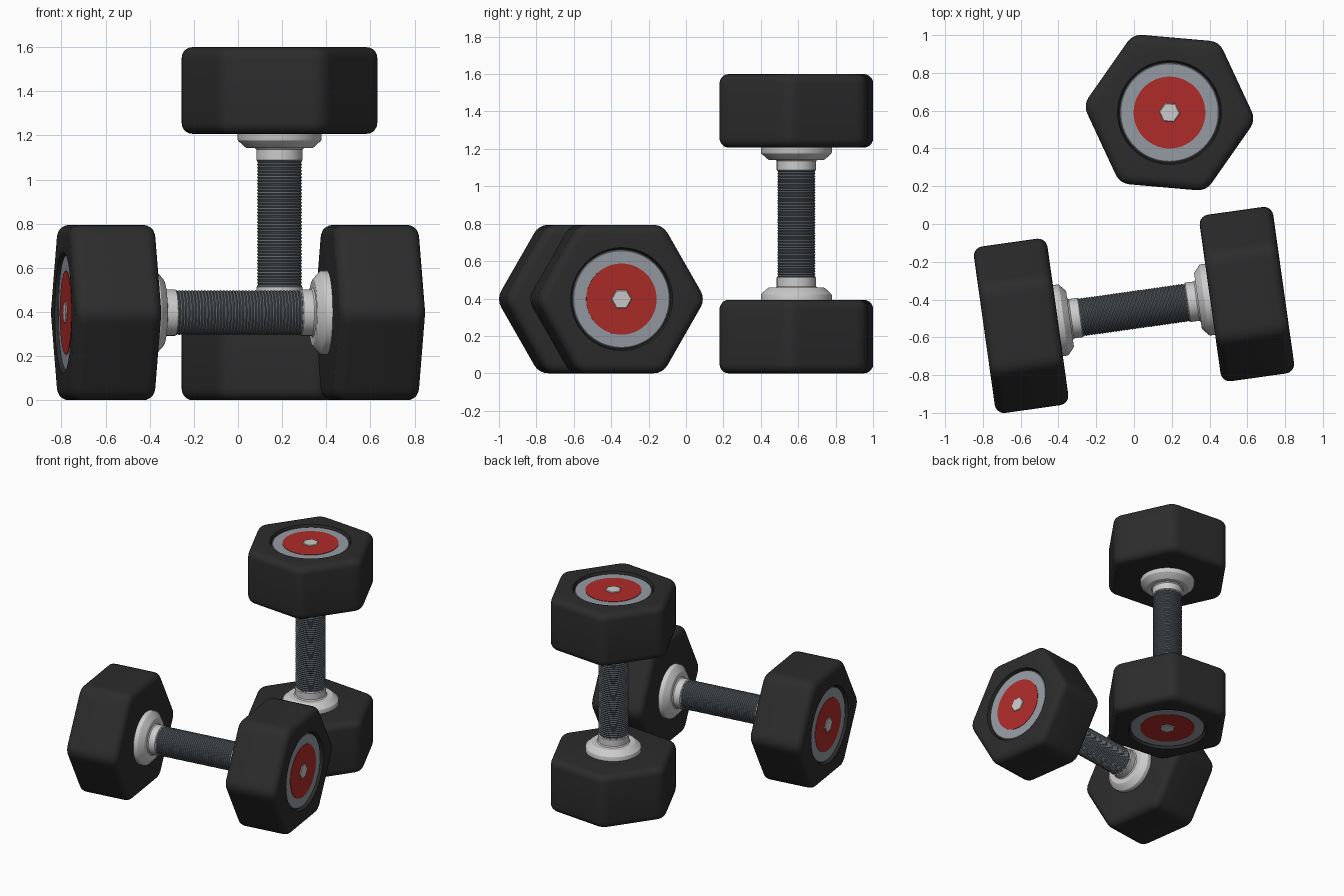
import bpy, bmesh
from math import sin, cos, pi, sqrt, atan2, radians
from mathutils import Matrix

if "Cube" in bpy.data.objects:
    bpy.data.objects.remove(bpy.data.objects["Cube"])

APOTHEM, CORNER, EDGE = 0.397, 0.087, 0.05   # hex head: half flat width, corner and rim rounding
HALF, INNER = 0.80, 0.407                    # head ends along the handle axis


def material(name, rgb):
    m = bpy.data.materials.new(name)
    m.diffuse_color = (*rgb, 1)
    m.use_nodes = True
    m.node_tree.nodes["Principled BSDF"].inputs["Base Color"].default_value = m.diffuse_color
    return m


RUBBER = material("black_rubber", (0.025, 0.025, 0.026))
STEEL = material("ring_steel", (0.30, 0.33, 0.37))
RED = material("red_cap", (0.42, 0.025, 0.022))
GRIP = material("dark_grip", (0.11, 0.125, 0.14))


def hex_radius(angle, inset):
    """Radius of a rounded hexagon with corners at 0, 60, 120... degrees."""
    a, r = APOTHEM - inset, CORNER - inset
    phi = abs((angle + pi / 6) % (pi / 3) - pi / 6)
    c = (a - r) / cos(pi / 6)
    if phi < atan2(r * 0.5, c + r * cos(pi / 6)):
        return c * cos(phi) + sqrt(max(r * r - (c * sin(phi)) ** 2, 0))
    return a / cos(pi / 6 - phi)


def loft(name, rows, n, matrix, mat=None):
    """Closed solid from (z, radius function or number) rows around local z."""
    bm = bmesh.new()
    rings = []
    for z, rad in rows:
        ring = []
        for i in range(n):
            t = 2 * pi * i / n
            r = rad(t) if callable(rad) else rad
            ring.append(bm.verts.new((r * cos(t), r * sin(t), z)))
        rings.append(ring)
    for a, b in zip(rings, rings[1:]):
        for i in range(n):
            j = (i + 1) % n
            bm.faces.new((a[i], a[j], b[j], b[i]))
    bm.faces.new(rings[0])
    bm.faces.new(rings[-1])
    bmesh.ops.recalc_face_normals(bm, faces=bm.faces)
    mesh = bpy.data.meshes.new(name)
    bm.to_mesh(mesh)
    bm.free()
    ob = bpy.data.objects.new(name, mesh)
    bpy.context.collection.objects.link(ob)
    ob.matrix_world = matrix
    if mat:
        mesh.materials.append(mat)
    bpy.ops.object.select_all(action='DESELECT')
    ob.select_set(True)
    bpy.context.view_layer.objects.active = ob
    bpy.ops.object.shade_smooth_by_angle(angle=radians(28))
    return ob


def head_rows():
    """Rounded hex block with a shallow round recess in its outer end."""
    rows = []
    steps = 5
    for k in range(steps + 1):
        t = pi / 2 * k / steps
        inset = EDGE * (1 - sin(t))
        rows.append((INNER + EDGE * (1 - cos(t)), lambda a, d=inset: hex_radius(a, d)))
    rows += [(INNER + HALF - z, f) for z, f in reversed(rows)]
    return rows + [(HALF, 0.275), (HALF - 0.025, 0.268)]


def dumbbell(prefix, matrix):
    # ribbed grip
    ribs, end, rows = 40, 0.29, []
    for k in range(ribs):
        z = -end + 2 * end * k / ribs
        rows += [(z, 0.097), (z + end / ribs, 0.102)]
    loft(prefix + "_grip", rows + [(end, 0.097)], 48, matrix, GRIP)

    for side, flip in (("a", 0), ("b", pi)):
        m = matrix @ Matrix.Rotation(flip, 4, 'X')
        tag = prefix + "_" + side
        loft(tag + "_head", head_rows(), 120, m, RUBBER)
        # neck and flange between grip and head
        loft(tag + "_collar", [(0.283, 0.099), (0.288, 0.105), (0.335, 0.105), (0.342, 0.112),
                               (0.342, 0.148), (0.347, 0.156), (0.376, 0.188), (0.382, 0.19),
                               (0.42, 0.19)], 64, m)
        # end plate, coloured cap and bolt
        loft(tag + "_end_ring", [(0.76, 0.262), (0.783, 0.262), (0.786, 0.258)], 80, m, STEEL)
        loft(tag + "_cap", [(0.77, 0.19), (0.789, 0.19)], 80, m, RED)
        loft(tag + "_bolt", [(0.775, 0.055), (0.792, 0.055), (0.795, 0.051)], 6, m)


# one standing on end, one lying on a flat
dumbbell("standing", Matrix.Translation((0.188, 0.59, HALF)) @ Matrix.Rotation(radians(-5), 4, 'Z'))
dumbbell("lying", Matrix.Translation((0, -0.455, APOTHEM)) @ Matrix.Rotation(radians(8), 4, 'Z')
         @ Matrix.Rotation(pi / 2, 4, 'Y') @ Matrix.Rotation(pi / 2, 4, 'Z'))
